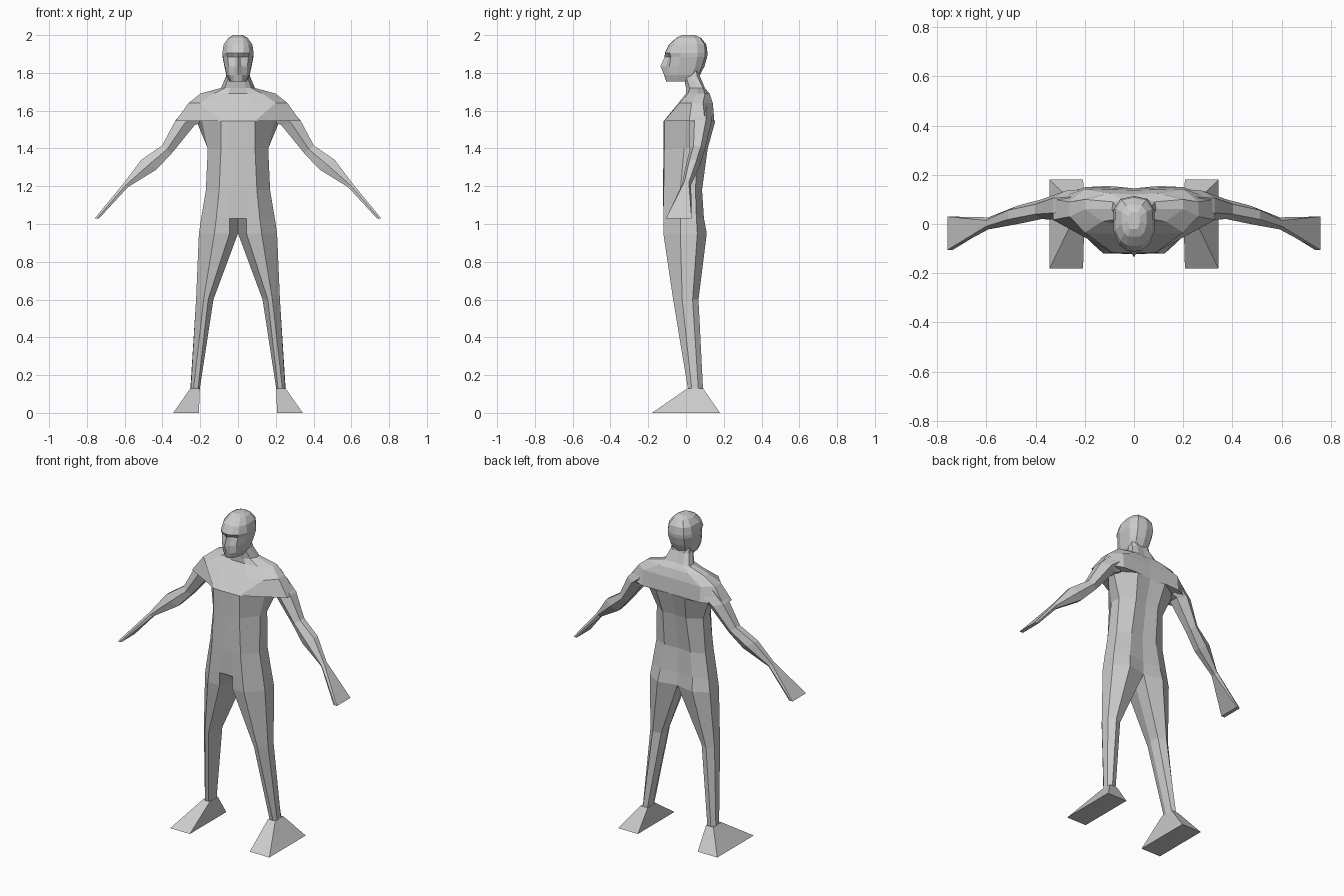
import bpy, bmesh


def loft(name, rings, closed=True, cap=(True, True)):
    """Bridge equal-length point rings (bottom to top), then mirror across x = 0."""
    bm = bmesh.new()
    vs = [[bm.verts.new(p) for p in ring] for ring in rings]
    n = len(vs[0])
    for a, b in zip(vs, vs[1:]):
        for i in range(n if closed else n - 1):
            j = (i + 1) % n
            bm.faces.new((a[i], a[j], b[j], b[i]))
    if cap[0]:
        bm.faces.new(vs[0][::-1])
    if cap[1]:
        bm.faces.new(vs[-1])
    if closed:
        bmesh.ops.recalc_face_normals(bm, faces=bm.faces[:])
    me = bpy.data.meshes.new(name)
    bm.to_mesh(me)
    bm.free()
    ob = bpy.data.objects.new(name, me)
    bpy.context.collection.objects.link(ob)
    mod = ob.modifiers.new("mirror", 'MIRROR')
    mod.use_axis[0] = True
    mod.merge_threshold = 0.0005
    return ob


def level(z, *xy):
    return [(x, y, z) for x, y in xy]


# Half sections run from front centre round the side to back centre
hip = [(0, 0), (.045, -.118), (.125, -.12), (.207, -.03), (.207, .06), (.12, .11), (0, .085)]
armpit = level(1.545, (0, -.118), (.05, -.118), (.09, -.115), (.19, 0), (.22, .08), (.1, .155), (0, .145))

# Torso
loft("torso", [
    level(.95, *hip),
    level(1.03, (0, -.118), (.045, -.12), (.115, -.12), (.195, -.03), (.195, .055), (.11, .095), (0, .082)),
    level(1.18, (0, -.123), (.05, -.121), (.1, -.118), (.17, -.03), (.17, .05), (.09, .085), (0, .075)),
    level(1.40, (0, -.118), (.05, -.118), (.09, -.115), (.16, -.01), (.16, .06), (.08, .115), (0, .105)),
    armpit], closed=False, cap=(False, False))

# Chest shelf, shoulders and neck
loft("shoulders_and_neck", [
    armpit,
    level(1.545, (0, -.118), (.05, -.118), (.09, -.115), (.33, .017), (.33, .1), (.2, .15), (0, .145)),
    level(1.64, (0, -.04), (.08, -.04), (.2, -.035), (.262, .03), (.262, .09), (.2, .142), (0, .138)),
    level(1.69, (0, 0), (.05, 0), (.13, .01), (.2, .06), (.2, .1), (.1, .125), (0, .12)),
    level(1.72, (0, 0), (.04, 0), (.07, .02), (.09, .06), (.085, .09), (.05, .1), (0, .095)),
    level(1.78, (0, -.012), (.03, -.01), (.05, 0), (.062, .03), (.064, .06), (.04, .075), (0, .072)),
    level(1.83, (0, -.01), (.03, -.01), (.045, 0), (.055, .03), (.055, .05), (.035, .065), (0, .065))],
    closed=False, cap=(False, False))

# Head with chin, nose, eye sockets and brow
loft("head", [
    level(1.755, (0, -.105), (.02, -.1), (.03, -.085), (.04, -.05), (.045, -.01), (.03, .02), (0, .03)),
    level(1.79, (0, -.116), (.022, -.11), (.045, -.085), (.06, -.04), (.062, .03), (.045, .065), (0, .075)),
    level(1.835, (0, -.135), (.018, -.106), (.05, -.088), (.07, -.04), (.072, .05), (.05, .085), (0, .098)),
    level(1.885, (0, -.113), (.014, -.092), (.055, -.08), (.08, -.03), (.082, .06), (.055, .1), (0, .112)),
    level(1.905, (0, -.112), (.03, -.108), (.06, -.085), (.083, -.03), (.083, .06), (.055, .102), (0, .114)),
    level(1.95, (0, -.09), (.03, -.087), (.055, -.068), (.076, -.025), (.074, .06), (.05, .098), (0, .108)),
    level(1.985, (0, -.052), (.025, -.05), (.04, -.037), (.052, 0), (.05, .05), (.032, .075), (0, .08)),
    level(2.0, (0, -.02), (.015, -.02), (.02, -.01), (.025, .01), (.022, .03), (.015, .045), (0, .05))],
    closed=False)

# Legs
loft("legs", [
    level(.13, (.202, .04), (.212, .01), (.235, .01), (.25, .03), (.252, .065), (.235, .09), (.207, .085)),
    level(.6, (.13, -.01), (.158, -.068), (.182, -.068), (.222, -.02), (.222, .035), (.185, .066), (.14, .045)),
    level(.95, *hip)], cap=(True, False))

# Feet
loft("feet", [
    level(0, (.207, -.18), (.343, -.18), (.343, .18), (.207, .18)),
    level(.13, (.202, .008), (.252, .008), (.252, .09), (.202, .09))])


def arm_ring(ux, uz, lx, lz, yf, yb, inset=.25):
    """Six-sided limb section between an upper and a lower outline point."""
    mx, mz, d = (ux + lx) / 2, (uz + lz) / 2, (yb - yf) * inset
    return [(ux, yf + d, uz), (ux, yb - d, uz), (mx, yb, mz),
            (lx, yb - d, lz), (lx, yf + d, lz), (mx, yf, mz)]


# Arms from shoulder to flat hand
loft("arms", [
    arm_ring(.26, 1.62, .19, 1.535, .02, .14),
    arm_ring(.33, 1.55, .228, 1.525, .015, .135),
    arm_ring(.402, 1.415, .35, 1.375, .02, .1),
    arm_ring(.512, 1.34, .432, 1.288, 0, .075),
    arm_ring(.602, 1.22, .583, 1.195, -.022, .027),
    arm_ring(.758, 1.03, .735, 1.03, -.105, .03, 0)])
